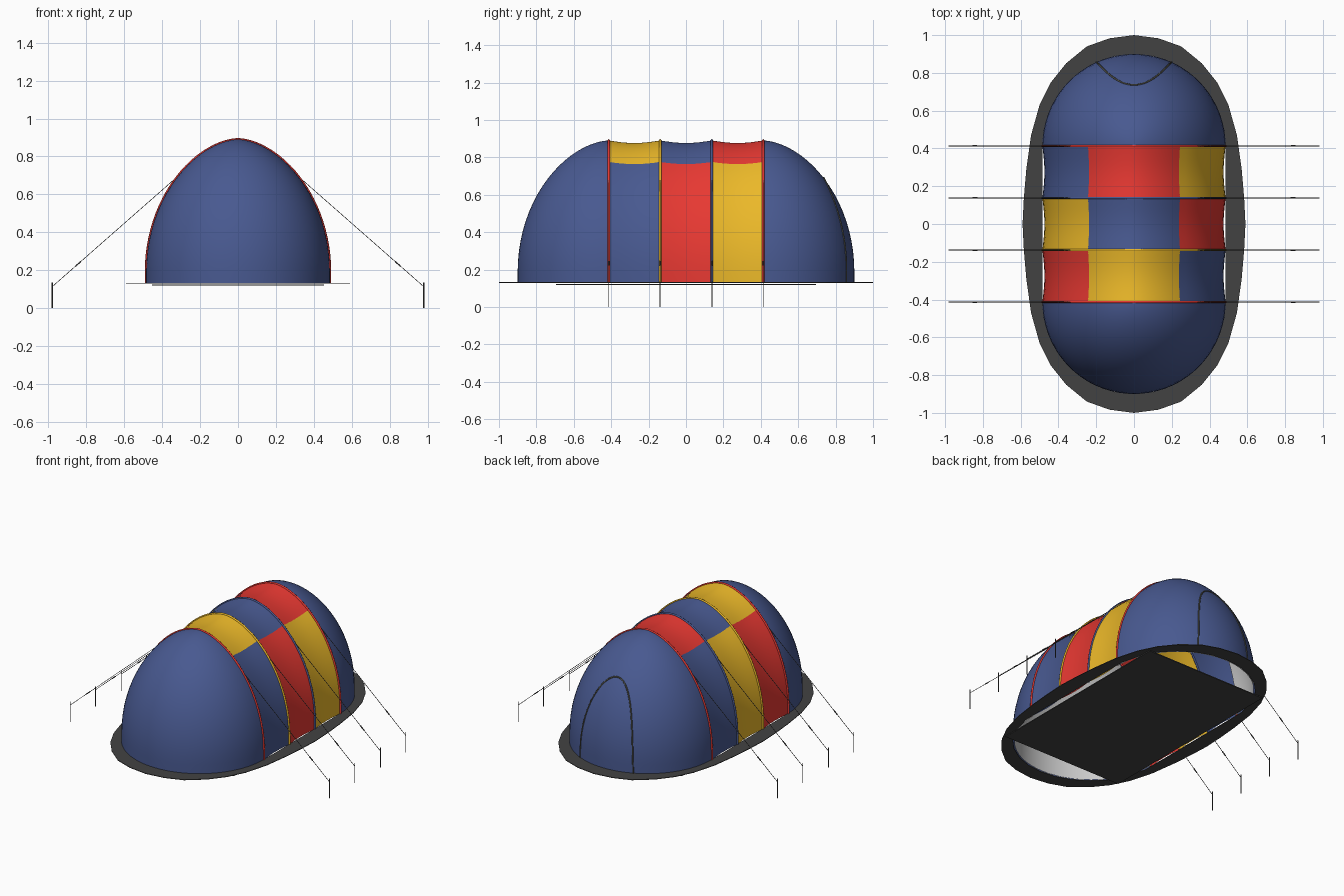
import bpy, bmesh
from math import sin, cos, pi, sqrt, asin
from mathutils import Vector

if "Cube" in bpy.data.objects:
    bpy.data.objects.remove(bpy.data.objects["Cube"])

W, BASE, MID, HALF = 0.485, 0.13, 0.413, 0.487
RIBS = [-0.413, -0.138, 0.138, 0.413]


def mat(name, r, g, b):
    m = bpy.data.materials.new(name)
    m.diffuse_color = (r, g, b, 1)
    m.use_nodes = True
    m.node_tree.nodes["Principled BSDF"].inputs["Base Color"].default_value = m.diffuse_color
    return m


BLUE = mat("blue_fabric", 0.065, 0.1, 0.28)
RED = mat("red_fabric", 0.8, 0.04, 0.032)
YELLOW = mat("yellow_fabric", 0.83, 0.48, 0.022)
DARK = mat("dark_groundsheet", 0.055, 0.055, 0.055)
METAL = mat("dark_metal", 0.08, 0.08, 0.08)
LINING = mat("pale_lining", 0.8, 0.8, 0.8)
ZIP = mat("zip", 0.09, 0.09, 0.07)


def arch(a):
    """Relative width and height of the tent arch; negative a is the upright foot."""
    if a <= 0:
        return 1.0, BASE
    return max(cos(a), 0) ** 1.15, 0.19 + 0.7 * sin(a)


def make(name, verts, faces, material, smooth=True):
    me = bpy.data.meshes.new(name)
    me.from_pydata(verts, [], faces)
    bm = bmesh.new()
    bm.from_mesh(me)
    bmesh.ops.remove_doubles(bm, verts=bm.verts, dist=0.0002)
    bmesh.ops.recalc_face_normals(bm, faces=bm.faces)
    bm.to_mesh(me)
    bm.free()
    ob = bpy.data.objects.new(name, me)
    bpy.context.collection.objects.link(ob)
    me.materials.append(material)
    for p in me.polygons:
        p.use_smooth = smooth
    return ob


def grid(name, rows, material):
    n = len(rows[0])
    faces = [(i * n + j, i * n + j + 1, (i + 1) * n + j + 1, (i + 1) * n + j)
             for i in range(len(rows) - 1) for j in range(n - 1)]
    return make(name, [p for r in rows for p in r], faces, material)


def tube(name, pts, radius, material):
    cu = bpy.data.curves.new(name, 'CURVE')
    cu.dimensions = '3D'
    cu.bevel_depth = radius
    cu.bevel_resolution = 1
    cu.use_fill_caps = True
    sp = cu.splines.new('POLY')
    sp.points.add(len(pts) - 1)
    for p, c in zip(sp.points, pts):
        p.co = (*c, 1)
    ob = bpy.data.objects.new(name, cu)
    bpy.context.collection.objects.link(ob)
    cu.materials.append(material)
    return ob


# Rounded tent ends, with a pale lining inside each
def dome(name, sy, k, material):
    rows = []
    for i in range(-1, 21):
        r, z = arch(max(i, 0.05) / 20 * pi / 2 if i >= 0 else -1)
        rows.append([(W * k * r * cos(t), sy * (MID + HALF * k * r * sin(t)),
                      BASE + (z - BASE) * k)
                     for t in [pi * j / 36 for j in range(37)]])
    grid(name, rows, material)


for sy, label in ((-1, "front"), (1, "back")):
    dome(label + "_end", sy, 1.0, BLUE)
    dome(label + "_lining", sy, 0.98, LINING)

# Middle panels: left, top and right of each bay, sagging between the ribs
SPLIT = asin((0.775 - 0.19) / 0.7)


def panel(name, y0, y1, side, material):
    if side:
        prof = [(side * r, z) for r, z in
                [arch(-1)] + [arch(0.001 + SPLIT * i / 12) for i in range(13)]]
    else:
        prof = []
        for i in range(-10, 11):
            r, z = arch(pi / 2 - abs(i) / 10 * (pi / 2 - SPLIT))
            prof.append((r if i > 0 else -r, z))
    rows = []
    for i in range(9):
        s = sin(pi * i / 8)
        rows.append([(W * r * (1 - 0.022 * s), y0 + (y1 - y0) * i / 8,
                      BASE + (z - BASE) * (1 - 0.018 * s)) for r, z in prof])
    grid(name, rows, material)


BAYS = [(RED, YELLOW, BLUE), (YELLOW, BLUE, RED), (BLUE, RED, YELLOW)]
for b, cols in enumerate(BAYS):
    for side, label, c in zip((-1, 0, 1), ("left", "top", "right"), cols):
        panel(f"bay_{b + 1}_{label}_panel", RIBS[b], RIBS[b + 1], side, c)

# Pole sleeves, guy ropes, sliders and pegs
half = [arch(-1)] + [arch(0.001 + pi / 2 * i / 24) for i in range(25)]
loop = [(W * r, z) for r, z in half] + [(-W * r, z) for r, z in half[-2::-1]]
for k, (y, c) in enumerate(zip(RIBS, (RED, YELLOW, BLUE, RED)), 1):
    tube(f"pole_sleeve_{k}", [(x, y, z) for x, z in loop], 0.007, c)
    for sx, label in ((-1, "left"), (1, "right")):
        top, foot = Vector((sx * 0.335, y, 0.68)), Vector((sx * 0.978, y, 0.115))
        tube(f"{label}_guy_rope_{k}", [top, foot], 0.0018, METAL)
        tube(f"{label}_rope_slider_{k}",
             [top.lerp(foot, 0.77), top.lerp(foot, 0.81)], 0.004, METAL)
        tube(f"{label}_peg_{k}", [(sx * 0.98, y, 0), (sx * 0.98, y, 0.135)], 0.003, METAL)

# Arched door zip following the back end
zip_pts = []
for i in range(41):
    t = pi * i / 40
    x, z = 0.2 * cos(t), BASE + 0.56 * sin(t) ** 0.9 if 0 < i < 40 else BASE
    a = asin(max(0, (z - 0.19) / 0.7))
    r = cos(a) ** 1.15
    zip_pts.append((x, MID + HALF * sqrt(max(0, r * r - (x / W) ** 2)), z))
tube("door_zip", zip_pts, 0.005, ZIP)

# Flat mud skirt around the foot
quarter = [(0.59, 0), (0.583, 0.14), (0.57, 0.29), (0.545, 0.47), (0.5, 0.63),
           (0.44, 0.75), (0.36, 0.85), (0.25, 0.94), (0.13, 0.983), (0, 1)]
outer = quarter + [(-x, y) for x, y in quarter[-2::-1]]
outer += [(x, -y) for x, y in outer[-2:0:-1]]
inner = []
for x, y in outer:
    if abs(y) <= MID:
        inner.append((W if x > 0 else -W, y))
    else:
        dy = abs(y) - MID
        s = 1 / sqrt((x / W) ** 2 + (dy / HALF) ** 2)
        inner.append((x * s, (MID + dy * s) * (1 if y > 0 else -1)))
n = len(outer)
skirt = make("mud_skirt", [(x, y, 0.133) for x, y in outer + inner],
             [(i, (i + 1) % n, n + (i + 1) % n, n + i) for i in range(n)], DARK, False)
mod = skirt.modifiers.new("thickness", 'SOLIDIFY')
mod.thickness = 0.004

# Rectangular groundsheet
bpy.ops.mesh.primitive_cube_add(size=1, location=(0, 0, 0.121))
floor = bpy.context.object
floor.name = "groundsheet"
floor.scale = (0.91, 1.39, 0.006)
floor.data.materials.append(DARK)
